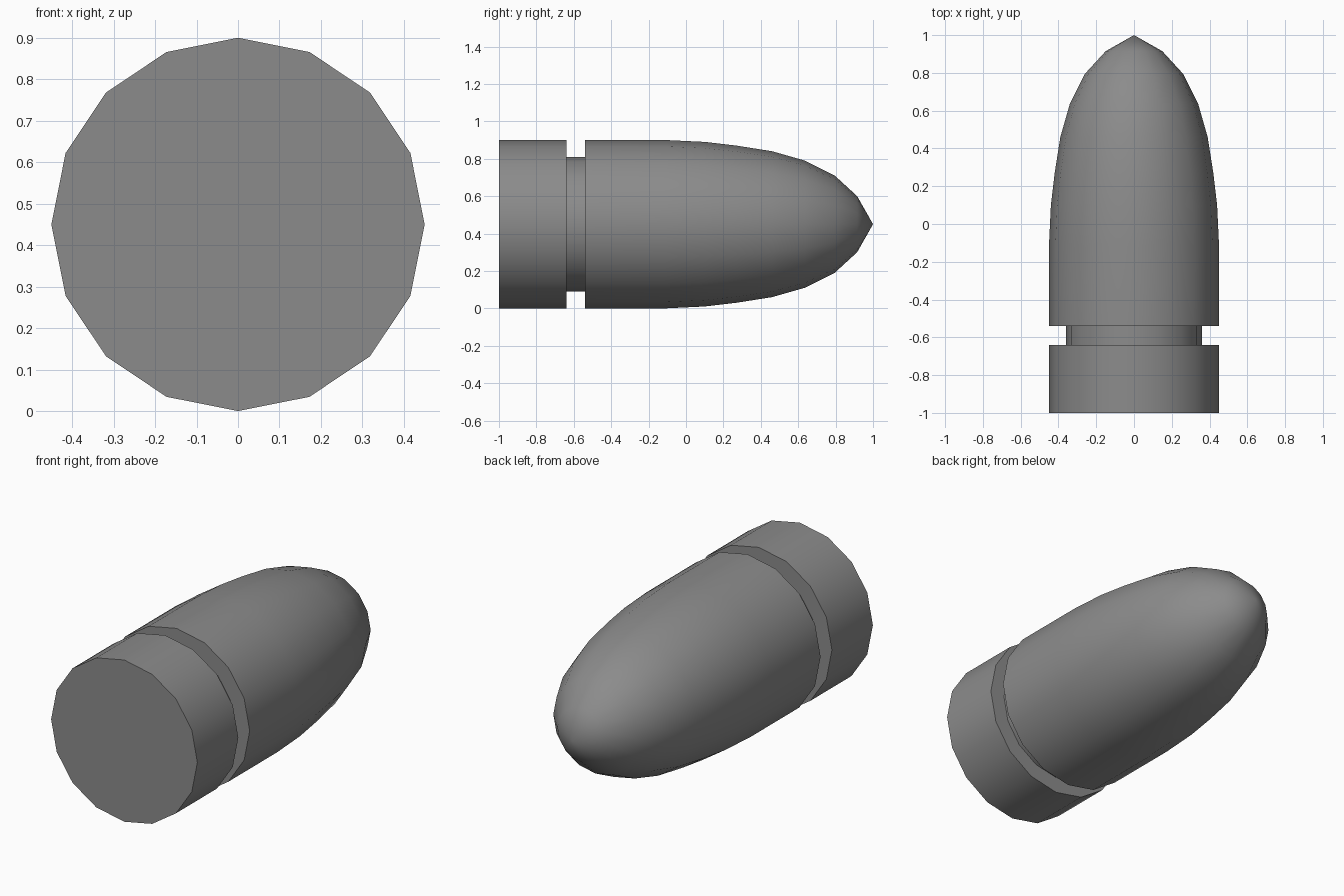
import bpy, bmesh, math
from mathutils import Matrix

cube = bpy.data.objects.get("Cube")
if cube:
    bpy.data.objects.remove(cube, do_unlink=True)

SIDES = 16
RADIUS, NECK = 0.45, 0.36
REAR, FRONT = -0.64, -0.54      # ends of the groove

grey = bpy.data.materials.new("metal grey")
grey.use_nodes = True
colour = (0.26, 0.26, 0.26, 1)
grey.diffuse_color = colour
grey.node_tree.nodes["Principled BSDF"].inputs["Base Color"].default_value = colour


def lathe(name, profile):
    """Spin (radius, y) points round the long axis."""
    bm = bmesh.new()
    verts = [bm.verts.new((0, y, r)) for r, y in profile]
    edges = [bm.edges.new(pair) for pair in zip(verts, verts[1:])]
    bmesh.ops.spin(bm, geom=verts + edges, cent=(0, 0, 0), axis=(0, 1, 0),
                   angle=math.tau, steps=SIDES, use_merge=True)
    bmesh.ops.remove_doubles(bm, verts=bm.verts, dist=0.0005)
    bmesh.ops.recalc_face_normals(bm, faces=bm.faces)
    # Open shells: make sure the side faces point away from the axis
    if sum(f.normal.x * f.calc_center_median().x
           + f.normal.z * f.calc_center_median().z for f in bm.faces) < 0:
        bmesh.ops.reverse_faces(bm, faces=bm.faces)
    bmesh.ops.transform(bm, matrix=Matrix.Translation((0, 0, RADIUS)), verts=bm.verts)
    mesh = bpy.data.meshes.new(name)
    bm.to_mesh(mesh)
    bm.free()
    mesh.materials.append(grey)
    obj = bpy.data.objects.new(name, mesh)
    bpy.context.collection.objects.link(obj)
    bpy.ops.object.select_all(action='DESELECT')
    obj.select_set(True)
    bpy.context.view_layer.objects.active = obj
    bpy.ops.object.shade_smooth_by_angle(angle=math.radians(35))


# Flat-ended base
lathe("base", [(0, -1), (RADIUS, -1), (RADIUS, REAR), (NECK, REAR)])

# Recessed groove
lathe("groove", [(NECK, REAR), (NECK, FRONT)])

# Straight body running into a rounded, pointed nose
lathe("body_and_nose", [
    (NECK, FRONT), (RADIUS, FRONT), (RADIUS, -0.11), (0.44, 0.1),
    (0.42, 0.27), (0.39, 0.46), (0.34, 0.635), (0.26, 0.795),
    (0.15, 0.915), (0, 1)])
